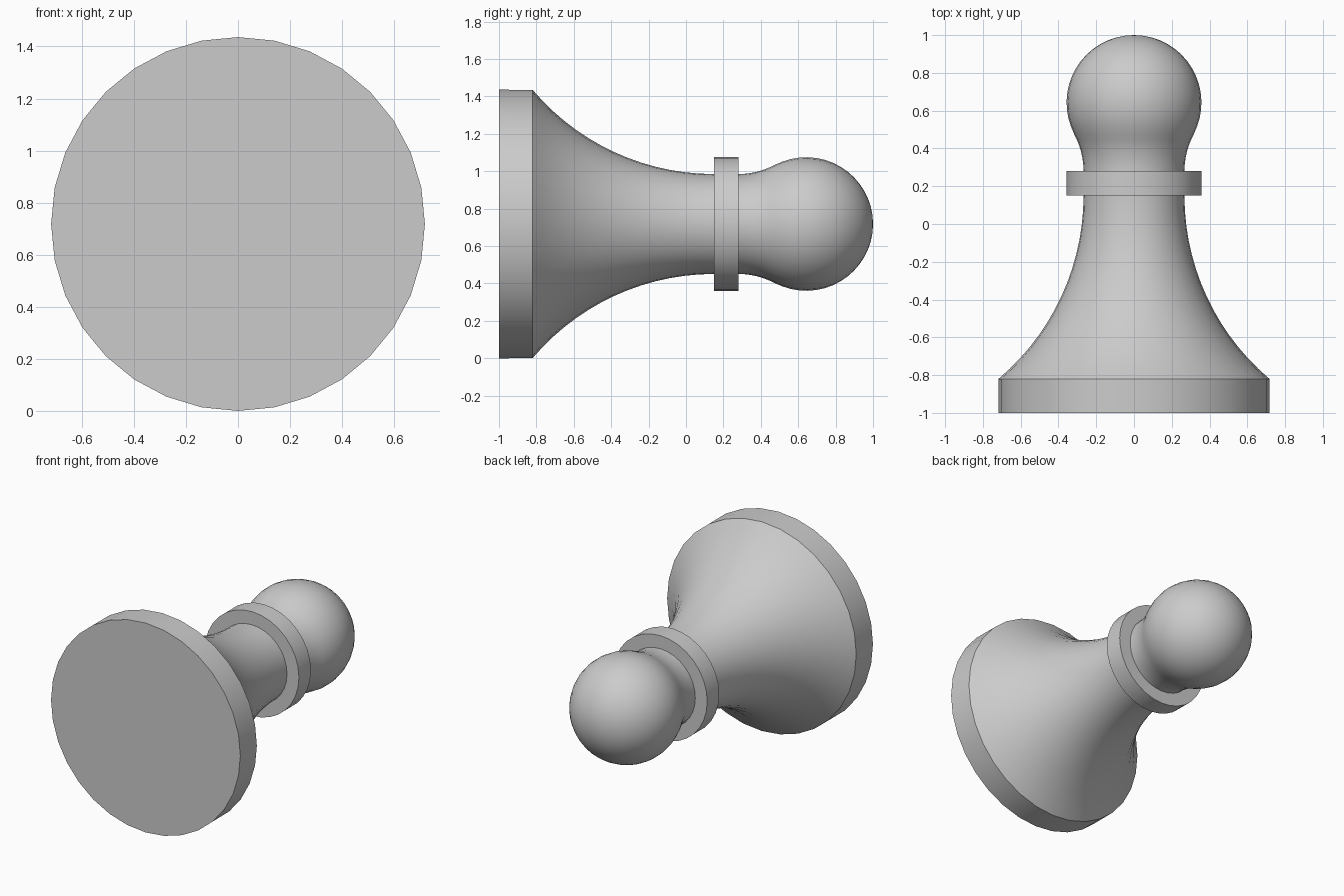
import bpy, bmesh, math
from mathutils import Matrix, Vector

cube = bpy.data.objects.get("Cube")
if cube:
    bpy.data.objects.remove(cube)

SIDES = 32
AXIS_Z = 0.718

grey = bpy.data.materials.new("plain grey")
grey.use_nodes = True
colour = (0.6, 0.6, 0.6, 1)
grey.diffuse_color = colour
grey.node_tree.nodes["Principled BSDF"].inputs["Base Color"].default_value = colour


def arc(y, r, radius, start, end, steps):
    """Profile points on a circle centred at (y, r), angles from the +y axis."""
    angles = [start + (end - start) * i / steps for i in range(steps + 1)]
    return [(y + radius * math.cos(a), r + radius * math.sin(a)) for a in angles]


def lathe(name, profile, closed=False):
    """Spin a (y, radius) profile around the horizontal axis."""
    bm = bmesh.new()
    verts = [bm.verts.new((0, y, r)) for y, r in profile]
    edges = [bm.edges.new(pair) for pair in zip(verts, verts[1:])]
    if closed:
        edges.append(bm.edges.new((verts[-1], verts[0])))
    bmesh.ops.spin(bm, geom=verts + edges, cent=(0, 0, 0), axis=(0, 1, 0),
                   angle=math.tau, steps=SIDES, use_merge=True)
    bmesh.ops.remove_doubles(bm, verts=bm.verts, dist=0.0005)
    bmesh.ops.recalc_face_normals(bm, faces=bm.faces)
    bmesh.ops.transform(bm, matrix=Matrix.Translation(Vector((0, 0, AXIS_Z))), verts=bm.verts)
    mesh = bpy.data.meshes.new(name)
    bm.to_mesh(mesh)
    bm.free()
    mesh.materials.append(grey)
    obj = bpy.data.objects.new(name, mesh)
    bpy.context.collection.objects.link(obj)
    bpy.ops.object.select_all(action="DESELECT")
    obj.select_set(True)
    bpy.context.view_layer.objects.active = obj
    bpy.ops.object.shade_smooth_by_angle(angle=math.radians(30))


# Body: flat foot, flared stem, neck fillet and ball head in one profile
NECK = 0.267
FLARE, FILLET, BALL = 1.27, 0.408, 0.357
BALL_Y = 0.643
join = math.atan2(NECK + FILLET, 0.28 - BALL_Y)  # where fillet meets ball
flare_end = -math.pi / 2 - math.asin(0.97 / FLARE)

profile = [(-1, 0), (-1, 0.718)]
profile += arc(0.15, NECK + FLARE, FLARE, flare_end, -math.pi / 2, 14)
profile += arc(0.28, NECK + FILLET, FILLET, -math.pi / 2, join - math.pi, 6)
profile += arc(BALL_Y, 0, BALL, join, 0, 16)[1:]
lathe("pawn_body", profile)

# Collar: square-edged ring around the neck
lathe("collar", [(0.15, 0.25), (0.15, 0.357), (0.28, 0.357), (0.28, 0.25)], closed=True)
